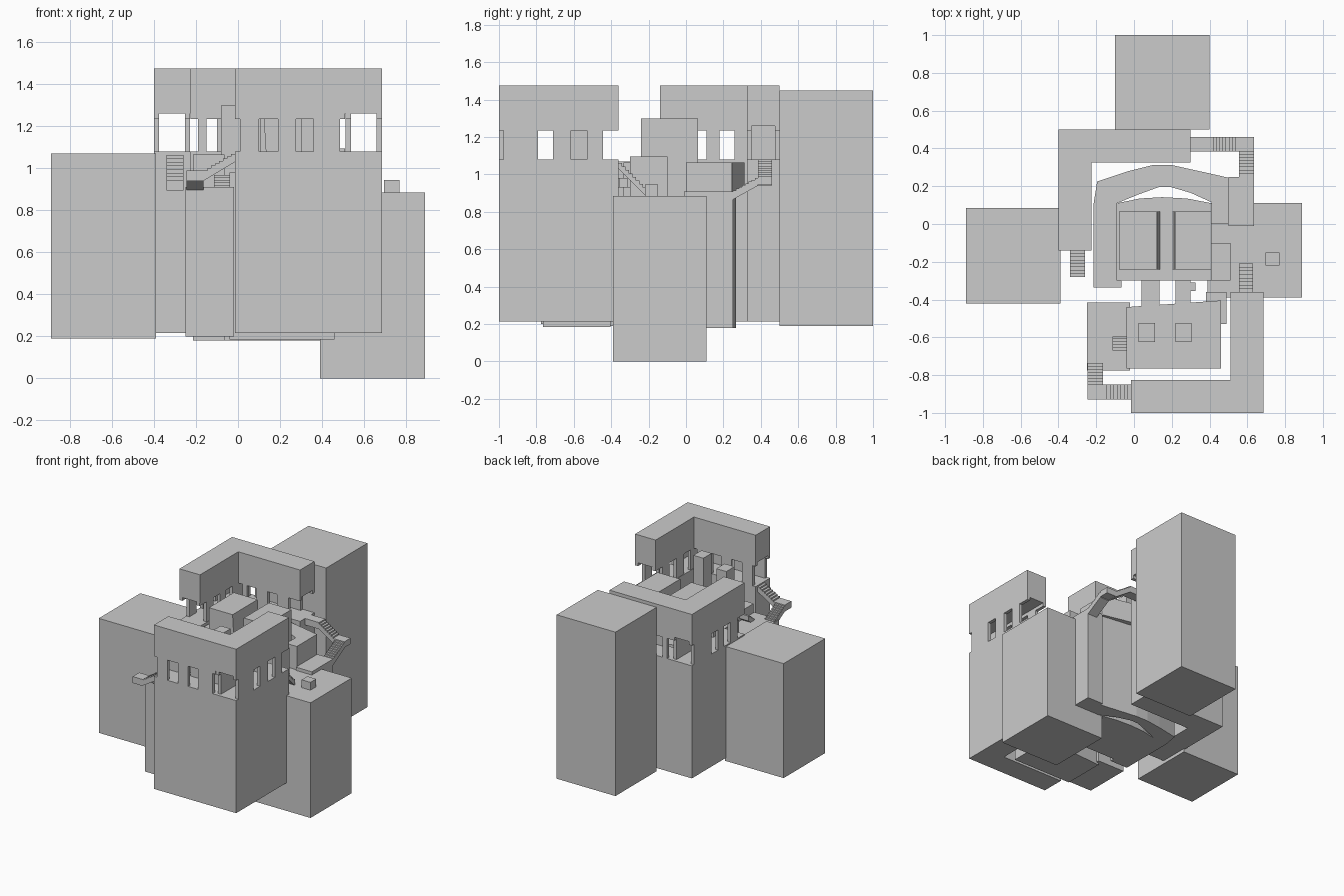
import bpy, bmesh
from mathutils import Vector

cube = bpy.data.objects.get("Cube")
if cube:
    bpy.data.objects.remove(cube, do_unlink=True)

stone = bpy.data.materials.new("plain_grey")
stone.use_nodes = True
GREY = (0.6, 0.6, 0.6, 1)
stone.diffuse_color = GREY
stone.node_tree.nodes["Principled BSDF"].inputs["Base Color"].default_value = GREY


def prism(bm, points, offset):
    """Extrude a flat polygon of 3D points along an offset."""
    face = bm.faces.new([bm.verts.new(p) for p in points])
    out = bmesh.ops.extrude_face_region(bm, geom=[face], use_keep_orig=True)
    moved = [v for v in out["geom"] if isinstance(v, bmesh.types.BMVert)]
    bmesh.ops.translate(bm, verts=moved, vec=Vector(offset))


def finish(name, bm):
    bmesh.ops.recalc_face_normals(bm, faces=bm.faces)
    mesh = bpy.data.meshes.new(name)
    bm.to_mesh(mesh)
    bm.free()
    mesh.materials.append(stone)
    obj = bpy.data.objects.new(name, mesh)
    bpy.context.collection.objects.link(obj)
    return obj


def slab(name, outline, z0, z1):
    bm = bmesh.new()
    prism(bm, [(x, y, z0) for x, y in outline], (0, 0, z1 - z0))
    return finish(name, bm)


def rect(x0, x1, y0, y1):
    return [(x0, y0), (x1, y0), (x1, y1), (x0, y1)]


def box(name, x0, x1, y0, y1, z0, z1):
    return slab(name, rect(x0, x1, y0, y1), z0, z1)


def stairs(name, start, run, across, top, bottom, steps=8, thick=0.05):
    """Steps going down from start along run, with a sloped underside."""
    start, run = Vector((*start, 0)), Vector((*run, 0))
    drop = top - bottom
    profile = []
    for i in range(steps):
        z = top - drop * (i + 1) / steps
        for t in (i / steps, (i + 1) / steps):
            profile.append(start + run * t + Vector((0, 0, z)))
    profile.append(start + run + Vector((0, 0, bottom - thick)))
    profile.append(start + Vector((0, 0, top - thick)))
    bm = bmesh.new()
    prism(bm, profile, (*across, 0))
    finish(name, bm)


# Large outer blocks
box("right_block", -0.89, -0.39, -0.42, 0.085, 0.19, 1.07)
box("rear_block", -0.1, 0.4, 0.5, 1.0, 0.19, 1.45)
box("left_block", 0.39, 0.89, -0.39, 0.11, 0, 0.885)
box("small_cube", 0.695, 0.77, -0.22, -0.15, 0.885, 0.945)

# Two L-shaped towers with an open gallery near the top
FLOOR, HEAD, CEIL = 1.08, 1.235, 1.26


def tower(name, turned, x_piers, y_piers):
    def place(outline):
        return [(0.285 - x, -0.5 - y) if turned else (x, y) for x, y in outline]

    ell = place([(-0.015, -1), (0.685, -1), (0.685, -0.36),
                 (0.51, -0.36), (0.51, -0.825), (-0.015, -0.825)])
    slab(name + "_base", ell, 0.215, FLOOR)
    slab(name + "_top", ell, CEIL, 1.475)
    bm = bmesh.new()

    def part(outline, z0):
        prism(bm, [(x, y, z0) for x, y in place(outline)], (0, 0, CEIL - z0))

    for y in (-1, -0.85):
        part(rect(-0.015, 0.51, y, y + 0.025), HEAD)
        for a, b in x_piers:
            part(rect(a, b, y, y + 0.025), FLOOR)
    for x in (0.513, 0.66):
        part(rect(x, x + 0.025, -1, -0.36), HEAD)
        for a, b in y_piers:
            part(rect(x, x + 0.025, a, b), FLOOR)
    finish(name + "_gallery_walls", bm)


tower("front_tower", False,
      [(0.01, 0.1), (0.19, 0.275), (0.36, 0.485)],
      [(-0.975, -0.79), (-0.71, -0.615), (-0.53, -0.445)])
tower("rear_tower", True,
      [(0.085, 0.18), (0.26, 0.355), (0.435, 0.475)],
      [(-0.975, -0.76), (-0.68, -0.61), (-0.53, -0.445)])

# Stairs from the front tower down to the terrace
stairs("front_stair_upper", (-0.015, -0.93), (-0.15, 0), (0, 0.08), 1.08, 0.99)
box("front_landing", -0.245, -0.165, -0.93, -0.85, 0.94, 0.99)
stairs("front_stair_lower", (-0.245, -0.85), (0, 0.13), (0.08, 0), 0.99, 0.915)
stairs("front_tower_side_stair", (0.555, -0.36), (0, 0.15), (0.075, 0), 1.08, 0.93)

# Stairs from the rear tower down to the curved walk
box("rear_bridge", 0.3, 0.42, 0.385, 0.46, 1.03, 1.08)
stairs("rear_stair_upper", (0.42, 0.385), (0.135, 0), (0, 0.075), 1.08, 0.99)
box("rear_landing", 0.555, 0.635, 0.385, 0.46, 0.945, 0.99)
stairs("rear_stair_lower", (0.555, 0.385), (0, -0.135), (0.08, 0), 0.99, 0.915)
stairs("rear_tower_side_stair", (-0.34, -0.14), (0, -0.14), (0.08, 0), 1.08, 0.945)

# Front terrace with two pillars
box("low_terrace", -0.25, -0.02, -0.775, -0.415, 0.2, 0.91)
slab("high_terrace", [(-0.04, -0.765), (0.46, -0.765), (0.46, -0.405), (-0.04, -0.44)],
     0.185, 0.98)
stairs("terrace_stair", (-0.115, -0.595), (0, -0.075), (0.075, 0), 0.98, 0.92, 5)
box("pillar_a", 0.025, 0.11, -0.625, -0.525, 0.98, 1.3)
box("pillar_b", 0.22, 0.305, -0.625, -0.525, 0.98, 1.35)

# Footbridges from the terrace to the central mass
for i, (a, b) in enumerate([(0.04, 0.135), (0.22, 0.3)]):
    box(f"footbridge_{i}", a, b, -0.44, -0.29, 0.93, 0.98)
box("footbridge_rail", 0.3, 0.325, -0.355, -0.31, 0.93, 0.98)
box("side_ledge", 0.38, 0.49, -0.53, -0.36, 0.87, 0.93)

# Central mass with two halls
slab("central_mass", [(-0.09, -0.3), (0.41, -0.3), (0.41, 0.11), (0.28, 0.135),
                      (0.15, 0.142), (0.03, 0.135), (-0.09, 0.11)], 0.18, 1.03)
for name, low, high in (("hall_a", (-0.08, 0.138), (-0.08, 0.122)),
                        ("hall_b", (0.203, 0.41), (0.217, 0.41))):
    bm = bmesh.new()
    prism(bm, [(low[0], -0.24, 1.03), (low[1], -0.24, 1.03),
               (high[1], -0.24, 1.3), (high[0], -0.24, 1.3)], (0, 0.305, 0))
    finish(name, bm)
box("side_hall", 0.41, 0.51, -0.3, -0.1, 0.8, 1.095)

# Curved walk around the back, carried on a facetted wall
inner = [(0.41, 0.0), (0.41, 0.115), (0.3, 0.165), (0.19, 0.197), (0.13, 0.195),
         (0.02, 0.155), (-0.09, 0.11), (-0.09, -0.3), (-0.065, -0.3), (-0.065, -0.335)]
walk = [(-0.215, -0.335), (-0.215, 0.1), (-0.195, 0.225), (-0.03, 0.28), (0.1, 0.312),
        (0.2, 0.312), (0.39, 0.27), (0.5, 0.245), (0.5, 0.0)]
slab("curved_walk", inner + walk, 0.91, 1.065)
wall = [(x, min(y, 0.2 + 0.6 * (y - 0.2)) if y > 0.2 else y) for x, y in walk]
slab("curved_wall", inner + wall, 0.18, 0.91)
box("stair_foot", 0.5, 0.635, -0.01, 0.25, 0.18, 0.91)
